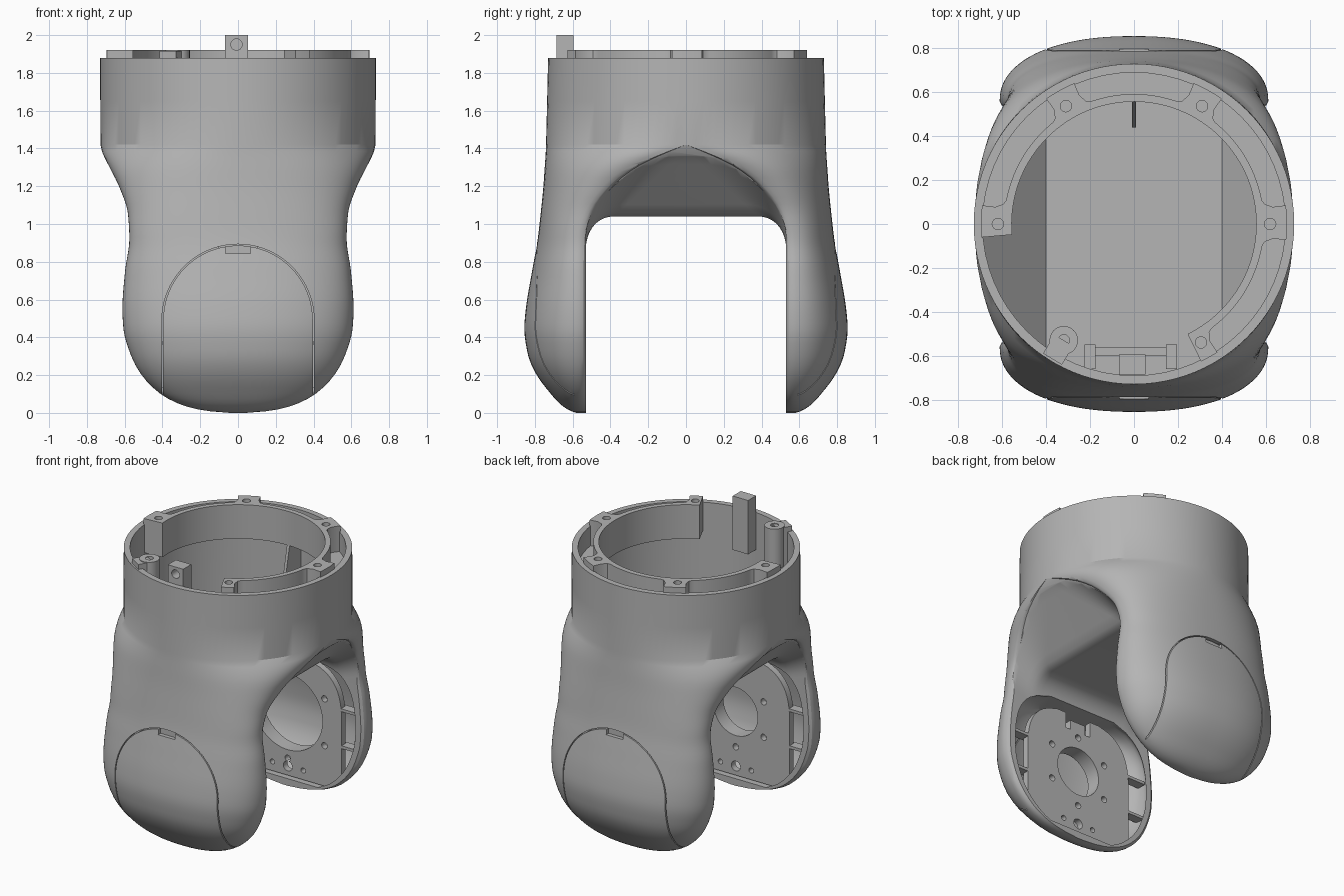
import bpy, bmesh, math
from mathutils import Vector, Matrix

cube = bpy.data.objects.get("Cube")
if cube:
    bpy.data.objects.remove(cube)

grey = bpy.data.materials.new("plain grey")
grey.use_nodes = True
grey.diffuse_color = (0.46, 0.46, 0.46, 1)
grey.node_tree.nodes["Principled BSDF"].inputs["Base Color"].default_value = (0.46, 0.46, 0.46, 1)

# Height, half width, half depth, and depth where the side starts to curve
PROFILE = [(0, .04, .58, .555), (.01, .16, .61, .56), (.03, .26, .645, .56),
           (.06, .34, .68, .56), (.1, .41, .715, .56), (.2, .51, .79, .56),
           (.3, .565, .835, .56), (.45, .607, .856, .56), (.55, .612, .848, .56),
           (.75, .598, .815, .56), (.92, .575, .785, .555), (1.05, .582, .77, .52),
           (1.2, .63, .755, .41), (1.3, .68, .748, .28), (1.39, .722, .742, .08),
           (1.42, .728, .741, 0), (1.88, .73, .73, 0)]


def profile(z, col):
    """Smooth monotone interpolation of one profile column."""
    n = len(PROFILE)
    slope = [(PROFILE[i + 1][col] - PROFILE[i][col]) / (PROFILE[i + 1][0] - PROFILE[i][0])
             for i in range(n - 1)]

    def tangent(i):
        if i == 0 or i == n - 1:
            return slope[min(i, n - 2)]
        a, b = slope[i - 1], slope[i]
        return 2 * a * b / (a + b) if a * b > 0 else 0

    i = max(k for k in range(n - 1) if PROFILE[k][0] <= z or k == 0)
    h = PROFILE[i + 1][0] - PROFILE[i][0]
    t = (z - PROFILE[i][0]) / h
    return ((1 + 2 * t) * (1 - t) ** 2 * PROFILE[i][col] + t * (1 - t) ** 2 * h * tangent(i)
            + t * t * (3 - 2 * t) * PROFILE[i + 1][col] + t * t * (t - 1) * h * tangent(i + 1))


def finish(name, bm):
    bmesh.ops.remove_doubles(bm, verts=bm.verts[:], dist=1e-5)
    bmesh.ops.recalc_face_normals(bm, faces=bm.faces[:])
    mesh = bpy.data.meshes.new(name)
    bm.to_mesh(mesh)
    bm.free()
    mesh.materials.append(grey)
    ob = bpy.data.objects.new(name, mesh)
    bpy.context.collection.objects.link(ob)
    return ob


def loft(name, rings):
    """Closed solid skinned over equal-length rings of points."""
    bm = bmesh.new()
    rows = [[bm.verts.new(p) for p in ring] for ring in rings]
    n = len(rows[0])
    for lo, hi in zip(rows, rows[1:]):
        for j in range(n):
            bm.faces.new((lo[j], lo[(j + 1) % n], hi[(j + 1) % n], hi[j]))
    bm.faces.new(rows[0])
    bm.faces.new(rows[-1])
    return finish(name, bm)


def prism_y(name, outline, y0, y1):
    return loft(name, [[(x, y, z) for x, z in outline] for y in (y0, y1)])


def box(name, x0, x1, y0, y1, z0, z1):
    return prism_y(name, [(x0, z0), (x1, z0), (x1, z1), (x0, z1)], y0, y1)


def cylinder(name, r, centre, depth, along_y=False, r2=None):
    bm = bmesh.new()
    turn = Matrix.Rotation(math.pi / 2, 4, 'X') if along_y else Matrix()
    bmesh.ops.create_cone(bm, cap_ends=True, segments=64 if r > .1 else 24, radius1=r,
                          radius2=r if r2 is None else r2, depth=depth,
                          matrix=Matrix.Translation(Vector(centre)) @ turn)
    return finish(name, bm)


def sector(name, r0, r1, a0, a1, z0, z1, c=0):
    """Part of a ring; c rounds the inner corners."""
    steps = int(abs(a1 - a0) / 2) + 4
    inner, outer = [], []
    for i in range(steps + 1):
        a = math.radians(a0 + (a1 - a0) * i / steps)
        d = math.radians(a1 - a0) * r0 * min(i, steps - i) / steps
        r = r0 + (c - math.sqrt(c * c - (c - d) ** 2) if d < c else 0)
        inner.append((r * math.cos(a), r * math.sin(a)))
        outer.append((r1 * math.cos(a), r1 * math.sin(a)))
    return loft(name, [[(x, y, z) for x, y in inner + outer[::-1]] for z in (z0, z1)])


def boolean(ob, tools, operation='DIFFERENCE'):
    for tool in tools:
        mod = ob.modifiers.new("cut", 'BOOLEAN')
        mod.object, mod.operation, mod.solver = tool, operation, 'EXACT'
        bpy.context.view_layer.objects.active = ob
        bpy.ops.object.modifier_apply(modifier=mod.name)
        bpy.data.objects.remove(tool)


def section(z, inset=0, squeeze=1):
    """Two rounded arms joined by straight sides; a circle higher up."""
    w = (profile(z, 1) - inset) * squeeze
    y0 = profile(z, 3)
    b, k = profile(z, 2) - inset, y0 / .56
    p = 2 + .25 * k
    q = [(w - .025 * k, y0 - .03 * k), (w - .008 * k, y0 - .018 * k)]
    for i in range(25):
        a = math.pi / 2 * i / 24
        q.append((w * max(0, math.cos(a)) ** (2 / p), y0 + (b - y0) * math.sin(a) ** (2 / p)))
    q[-1] = (0, b)
    up = q + [(-x, y) for x, y in q[-2::-1]]
    return [(x, y, z) for x, y in up + [(-x, -y) for x, y in up]]


# Outer housing
levels = [.3 * (i / 12) ** 2 for i in range(12)] + [.3 + 1.12 * i / 32 for i in range(33)] + [1.65, 1.88]
housing = loft("housing", [section(z) for z in levels])


# Fork gap: an arch that grows taller and rounder towards the sides
def arch(x):
    s = min(1, max(0, (abs(x) - .4) / .33))
    top, ry, rz = 1.04 + .35 * s, .15 + .38 * s, .18 + .24 * s
    half = [(.53, -.2)]
    for i in range(17):
        a = math.pi / 2 * i / 16
        half.append((.53 - ry + ry * math.cos(a) ** .93 if i < 16 else .53 - ry + 1e-3,
                     top - rz + rz * math.sin(a) ** .93))
    return [(x, y, z) for y, z in half + [(-y, z) for y, z in half[::-1]]]


gap = loft("gap_cutter", [arch(x) for x in [-.9] + [-.74 + 1.48 * i / 37 for i in range(38)] + [.9]])

# Upper cavity with a sloping floor
cavity = prism_y("cavity_cutter", [(-.8, 2.2), (-.8, 1.51), (-.4, 1.09), (.4, 1.09), (.8, 1.51), (.8, 2.2)], -.9, .9)
boolean(cavity, [cylinder("cavity_round", .69, (0, 0, 1.55), 1.1)], 'INTERSECT')


# Hollow arms
def dome(z, top=.96):
    return (1 - max(0, (z - .5) / (top - .5)) ** 4) ** .25


hollow = loft("arm_cutter", [section(z, .042, dome(z)) for z in
                             [.05, .07, .1, .15, .2, .25] + [.3 + .65 * i / 22 for i in range(23)]])
boolean(housing, [gap, cavity, hollow])


# Cover seams and latch slots
def cover_outline(r):
    arc = [(r * math.cos(math.pi * i / 40), .49 + r * math.sin(math.pi * i / 40)) for i in range(41)]
    return [(r, -.1)] + arc + [(-r, -.1)]


for side in (-1, 1):
    outline = cover_outline(.403) + cover_outline(.396)[::-1]
    boolean(housing, [prism_y("seam", outline, side * .59, side * 1),
                      box("slot", -.065, .065, *sorted((side * .77, side)), .845, .89)])

# Motor plates inside the arms, with bores, screw holes and ribs
for side, label, bore, pitch in ((-1, "front", .17, .25), (1, "back", .27, .33)):
    ys = [.06 + .85 * i / 40 for i in range(41)]
    edge = [(min(profile(z, 1) - .05, .42 * (1 - max(0, (z - .5) / .42) ** 3) ** (1 / 3) if z < .91 else .1), z)
            for z in ys]
    plate = prism_y(label + "_motor_plate", edge + [(-x, z) for x, z in edge[::-1]], side * .555, side * .6)
    tools = [cylinder("bore", bore, (0, side * .57, .51), .3, True)]
    for a in range(6):
        t = math.radians(60 * a + 30)
        tools.append(cylinder("screw", .022, (pitch * math.cos(t), side * .57, .51 + pitch * math.sin(t)), .3, True))
    for x, r in ((-.12, .018), (0, .035), (.12, .018)):
        tools.append(cylinder("low_hole", r, (x, side * .57, .125), .3, True))
    if side < 0:
        tools.append(box("notch", -.1, .1, -.7, -.5, .8, 1))
        box("connector_block", -.06, .06, -.62, -.56, .78, .87)
    boolean(plate, tools)
    cylinder_wall = sector(label + "_bore_sleeve", bore, bore + .02, 0, 359.9, 0, .1)
    cylinder_wall.rotation_euler = (-side * math.pi / 2, 0, 0)
    cylinder_wall.location = (0, side * .56, .51)
    for flip in (-1, 1):
        for z in (.36, .62):
            box(label + "_rib", *sorted((flip * .4, flip * .555)), *sorted((side * .555, side * .62)), z, z + .02)

# Mounting ring with pockets and screw bosses
ring = sector("mounting_ring", .557, .697, -64, 185, 1.68, 1.92)
pockets = [sector("pocket", .592, .72, a, b, 1.74, 2.1, .045)
           for a, b in ((-57, -6), (7, 55), (67, 113), (125, 173))]
drills = [cylinder("drill", .026, (.62 * math.cos(math.radians(a)), .62 * math.sin(math.radians(a)), 1.92), .12)
          for a in (-60.5, 0, 60, 120, 180)]
boolean(ring, pockets + drills)

boss = cylinder("front_screw_boss", .065, (-.32, -.53, 1.78), .28)
boolean(boss, [cylinder("drill", .026, (-.32, -.53, 1.92), .12)])
web = box("boss_web", -.05, .05, -.1, 0, 1.64, 1.915)
web.location = (-.32, -.53, 0)
web.rotation_euler.z = math.radians(-31)

# Alignment post, its hole, and the inner gusset
post = box("alignment_post", -.068, .052, -.685, -.595, 1.62, 2)
boolean(post, [cylinder("post_hole", .03, (-.008, -.66, 1.95), .12, True)])
gusset = loft("back_gusset", [[(x, .69, 1.12), (x, .44, 1.12), (x, .56, 1.68), (x, .69, 1.68)] for x in (-.01, .01)])

# Cable guide at the front of the cavity
for x in (-.2, .17):
    box("cable_guide", x - .025, x + .025, -.66, -.55, 1.07, 1.3)
box("cable_guide_bar", -.2, .17, -.6, -.56, 1.07, 1.16)

# Smooth shading with sharp edges
for ob in bpy.context.scene.objects:
    if ob.type == 'MESH' and ob.data.materials and ob.data.materials[0] == grey:
        ob.select_set(True)
        bpy.context.view_layer.objects.active = ob
bpy.ops.object.shade_smooth_by_angle(angle=math.radians(30))
